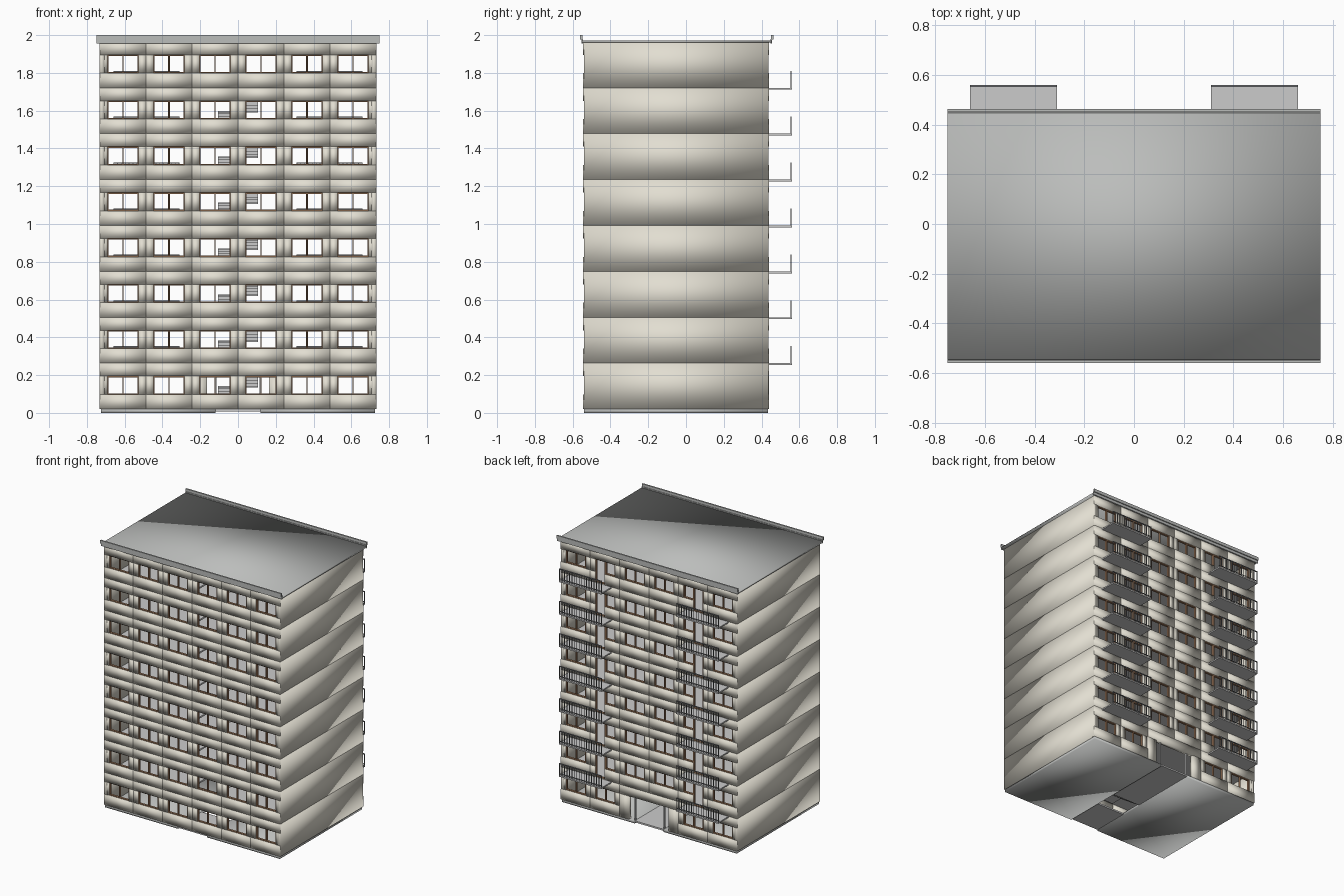
import bpy, bmesh

if "Cube" in bpy.data.objects:
    bpy.data.objects.remove(bpy.data.objects["Cube"])

FLOORS, PITCH, BASE = 8, 0.243, 0.02
BAY = 0.2435
FRONT, BACK = -0.545, 0.44
SILL, HEAD = 0.0775, 0.174
WIN = 0.082                      # half width of a window
parts = {}


def box(name, x0, x1, y0, y1, z0, z1):
    parts.setdefault(name, []).append(
        (min(x0, x1), max(x0, x1), min(y0, y1), max(y0, y1), z0, z1))


def build(name, color=None, smooth=False):
    bm = bmesh.new()
    for x0, x1, y0, y1, z0, z1 in parts[name]:
        v = bmesh.ops.create_cube(bm, size=1)["verts"]
        bmesh.ops.scale(bm, vec=(x1 - x0, y1 - y0, z1 - z0), verts=v)
        bmesh.ops.translate(bm, vec=((x0 + x1) / 2, (y0 + y1) / 2, (z0 + z1) / 2), verts=v)
    for f in bm.faces:
        f.smooth = smooth
    me = bpy.data.meshes.new(name)
    bm.to_mesh(me)
    bm.free()
    ob = bpy.data.objects.new(name, me)
    bpy.context.collection.objects.link(ob)
    if color:
        mat = bpy.data.materials.new(name + "_colour")
        mat.diffuse_color = (*color, 1)
        mat.use_nodes = True
        mat.node_tree.nodes["Principled BSDF"].inputs["Base Color"].default_value = mat.diffuse_color
        me.materials.append(mat)


def frame(x0, x1, z0, z1, y, inward, mullion=True):
    t, ya, yb = 0.006, y + inward * 0.008, y + inward * 0.024
    box("window_frames", x0, x0 + t, ya, yb, z0, z1)
    box("window_frames", x1 - t, x1, ya, yb, z0, z1)
    box("window_frames", x0 + t, x1 - t, ya, yb, z0, z0 + t)
    box("window_frames", x0 + t, x1 - t, ya, yb, z1 - t, z1)
    if mullion:
        xm = (x0 + x1) / 2
        box("window_frames", xm - 0.003, xm + 0.003, ya, yb, z0 + t, z1 - t)


def bay(i, z, y, inward, door=False):
    """Sill band, head band, two recessed piers and a window frame."""
    c = (i - 2.5) * BAY
    a, b = c - BAY / 2, c + BAY / 2
    s = 1 if c > 0 else -1
    inner, rec = y + inward * 0.026, y + inward * 0.006
    box("wall_panels", a, b, y, inner, z + HEAD, z + PITCH)
    ea, eb = max(a, -0.728), min(b, 0.728)
    box("wall_panels", ea, c - WIN, rec, inner, z + SILL, z + HEAD)
    box("wall_panels", c + WIN, eb, rec, inner, z + SILL, z + HEAD)
    if door:
        # outer half of the opening runs down to the balcony
        d0, d1 = c, c + s * WIN
        box("wall_panels", c - s * BAY / 2, d0, y, inner, z, z + SILL)
        box("wall_panels", d1, c + s * BAY / 2, y, inner, z, z + SILL)
        frame(c - WIN if s > 0 else c, c if s > 0 else c + WIN, z + SILL, z + HEAD, y, inward, False)
        frame(min(d0, d1), max(d0, d1), z, z + HEAD, y, inward, False)
    else:
        box("wall_panels", a, b, y, inner, z, z + SILL)
        frame(c - WIN, c + WIN, z + SILL, z + HEAD, y, inward)


# Facades and side walls, floor by floor
for k in range(FLOORS):
    z = BASE + k * PITCH
    for i in range(6):
        bay(i, z, FRONT, 1)
        if k > 0 or i not in (2, 3):
            bay(i, z, BACK, -1, door=k > 0 and i in (1, 4))
    for s in (-1, 1):
        box("side_walls", s * 0.708, s * 0.732, FRONT + 0.004, BACK - 0.004, z, z + PITCH)

# Ground floor entrance on the back
box("wall_panels", -BAY, BAY, BACK, BACK - 0.026, BASE + HEAD, BASE + PITCH)
for s in (-1, 1):
    box("wall_panels", s * 0.165, s * BAY, BACK, BACK - 0.026, BASE, BASE + HEAD)
    box("entrance_posts", s * 0.115, s * 0.123, BACK - 0.02, BACK - 0.008, 0.01, BASE + HEAD)

# Floor slabs with a stairwell opening
X, Y0, Y1 = 0.71, FRONT + 0.02, BACK - 0.02
for k in range(1, FLOORS):
    z = BASE + k * PITCH
    for s in (-1, 1):
        box("floor_slabs", s * 0.108, s * X, Y0, Y1, z - 0.012, z)
    box("floor_slabs", -0.108, 0.108, Y0, -0.37, z - 0.012, z)
    box("floor_slabs", -0.108, 0.108, -0.09, Y1, z - 0.012, z)

# Base in two halves with a raised centre strip
for s in (-1, 1):
    box("base", s * 0.12, s * 0.725, FRONT + 0.005, BACK - 0.005, 0, BASE)
box("base_strip", -0.12, 0.12, FRONT + 0.005, -0.26, 0.008, BASE)
box("base_strip", -0.12, 0.12, -0.09, BACK - 0.005, 0.008, BASE)

# Stairs: two flights and a half landing per floor
STEPS = 8
rise, run = PITCH / 2 / STEPS, 0.17 / STEPS
for k in range(FLOORS - 1):
    z = BASE + k * PITCH
    box("stair_landings", -0.105, 0.105, -0.36, -0.26, z + PITCH / 2 - 0.008, z + PITCH / 2)
    for j in range(STEPS):
        top = z + (j + 1) * rise
        ya = -0.09 - j * run
        box("stairs", -0.105, -0.02, ya, ya - run, top - rise, top)
        yb = -0.26 + j * run
        box("stairs", 0.02, 0.105, yb, yb + run, top + PITCH / 2 - rise, top + PITCH / 2)

# Balconies with barred railings
for k in range(1, FLOORS):
    z = BASE + k * PITCH
    for s in (-1, 1):
        box("balcony_slabs", s * 0.31, s * 0.66, BACK - 0.01, 0.56, z - 0.010, z)
        box("balcony_rails", s * 0.31, s * 0.66, 0.552, 0.559, z + 0.084, z + 0.09)
        box("balcony_rails", s * 0.31, s * 0.66, 0.553, 0.558, z + 0.010, z + 0.014)
        for j in range(18):
            x = s * (0.312 + j * 0.346 / 17)
            box("balcony_rails", x - 0.0018, x + 0.0018, 0.554, 0.558, z, z + 0.085)

# Roof slab and the two long parapets
ROOF = BASE + FLOORS * PITCH
box("roof", -0.75, 0.75, -0.55, 0.452, ROOF - 0.004, ROOF + 0.008)
for ya, yb, yc in ((-0.545, -0.553, -0.56), (0.447, 0.455, 0.462)):
    box("parapets", -0.75, 0.75, ya, yb, ROOF - 0.008, 1.98)
    box("parapets", -0.75, 0.75, (ya + yb) / 2, yc, 1.976, 2.0)

BEIGE, BROWN, DARK = (0.76, 0.73, 0.64), (0.36, 0.2, 0.11), (0.22, 0.23, 0.24)
GREY = (0.5, 0.51, 0.5)
look = {"wall_panels": (BEIGE, True), "side_walls": (BEIGE, True),
        "window_frames": (BROWN, False), "balcony_rails": (DARK, False),
        "roof": (GREY, True), "base": (GREY, True), "parapets": (GREY, False)}
for name in parts:
    build(name, *look.get(name, (None, False)))
